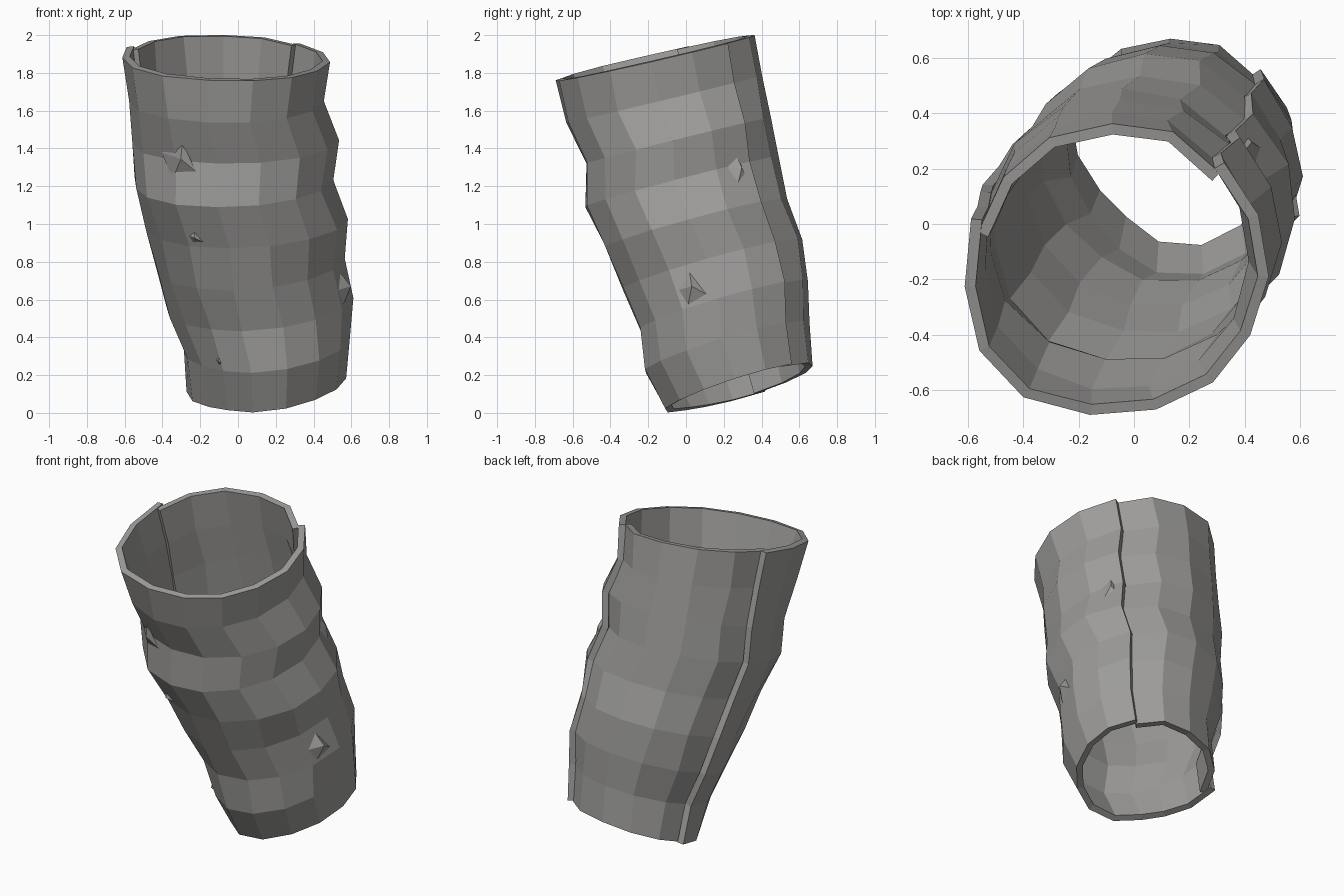
import bpy
import bmesh
import math
import random
from mathutils import Vector

random.seed(4)
if "Cube" in bpy.data.objects:
    bpy.data.objects.remove(bpy.data.objects["Cube"], do_unlink=True)

grey = bpy.data.materials.new("warm_grey")
grey.use_nodes = True
grey.diffuse_color = (0.34, 0.335, 0.325, 1)
grey.node_tree.nodes["Principled BSDF"].inputs["Base Color"].default_value = grey.diffuse_color

# Outline of the leaning tube, ring by ring from the bottom up
FRONT = [-.11, -.22, -.245, -.335, -.43, -.535, -.525, -.625, -.68]
BACK = [.67, .645, .64, .61, .53, .48, .44, .40, .36]
LOW_X = [-.26, -.28, -.365, -.425, -.48, -.535, -.55, -.56, -.59]
HIGH_X = [.57, .59, .60, .555, .58, .50, .53, .45, .48]
BANDS = len(FRONT) - 1


def lerp(a, b, t):
    return a + (b - a) * t


def sample(row, k):
    i = min(int(k), BANDS - 1)
    return lerp(row[i], row[i + 1], k - i)


def surface(degrees, k, out=0.0):
    """Point on the tube wall at an angle and ring height."""
    a = math.radians(degrees)
    t = k / BANDS
    # The front right corner is pinched at the base and flares at the rim
    corner = max(0, math.cos(a - math.radians(222))) ** 6
    out += lerp(-.06, .05, t) * corner
    lo, hi = sample(LOW_X, k), sample(HIGH_X, k)
    fr, ba = sample(FRONT, k), sample(BACK, k)
    dx = ((hi - lo) / 2 + out) * math.cos(a)
    dy = ((ba - fr) / 2 + out) * math.sin(a)
    z = lerp(.13, 1.88, t) + lerp(.14, -.03, t) * dx + lerp(.31, .23, t) * dy
    return Vector(((lo + hi) / 2 + dx, (fr + ba) / 2 + dy, z))


def make_object(name, bm):
    mesh = bpy.data.meshes.new(name)
    bm.to_mesh(mesh)
    bm.free()
    mesh.materials.append(grey)
    obj = bpy.data.objects.new(name, mesh)
    bpy.context.collection.objects.link(obj)
    return obj


def wall_panel(name, start, end, columns, out_start, out_end):
    """Curved strip of wall whose side edges lift off or tuck into the tube."""
    bm = bmesh.new()
    grid = []
    for k in range(BANDS + 1):
        row = []
        for c in range(columns + 1):
            out = out_start if c == 0 else out_end if c == columns else 0.006
            out += random.uniform(-.006, .006)
            angle = lerp(start, end, c / columns) + random.uniform(-1, 1)
            row.append(bm.verts.new(surface(angle, k, out)))
        grid.append(row)
    for low, high in zip(grid, grid[1:]):
        for c in range(columns):
            bm.faces.new((low[c], low[c + 1], high[c + 1], high[c]))
    solid = make_object(name, bm).modifiers.new("thickness", "SOLIDIFY")
    solid.thickness = .04
    solid.offset = -1


def fold(name, angle, k, width, height, lift):
    """Low uneven fold standing off the wall."""
    bm = bmesh.new()
    base = [surface(angle - width, k + height * .3, -.01), surface(angle - width * .4, k - height, -.01),
            surface(angle + width, k - height * .5, -.01), surface(angle + width * .4, k + height, -.01)]
    verts = [bm.verts.new(p) for p in base]
    tip = bm.verts.new(surface(angle + width * .4, k + height * .2, lift))
    for i in range(4):
        bm.faces.new((verts[i], verts[(i + 1) % 4], tip))
    bm.faces.new(reversed(verts))
    bmesh.ops.recalc_face_normals(bm, faces=bm.faces)
    make_object(name, bm)


# Two overlapping wall panels that meet at jagged seams
wall_panel("back_wall_panel", 45, 166, 5, -.02, -.005)
wall_panel("front_wall_panel", 162, 405, 10, .035, .015)

# Raised folds on the wall
fold("front_fold", 236, 6, 11, .45, .03)
fold("lower_side_fold", 338, 2.35, 14, .5, .04)
fold("upper_side_fold", 33, 4.8, 9, .5, .025)
fold("small_front_fold", 238, 4.2, 7, .2, .02)
fold("small_base_fold", 232, 1.2, 6, .2, .02)
